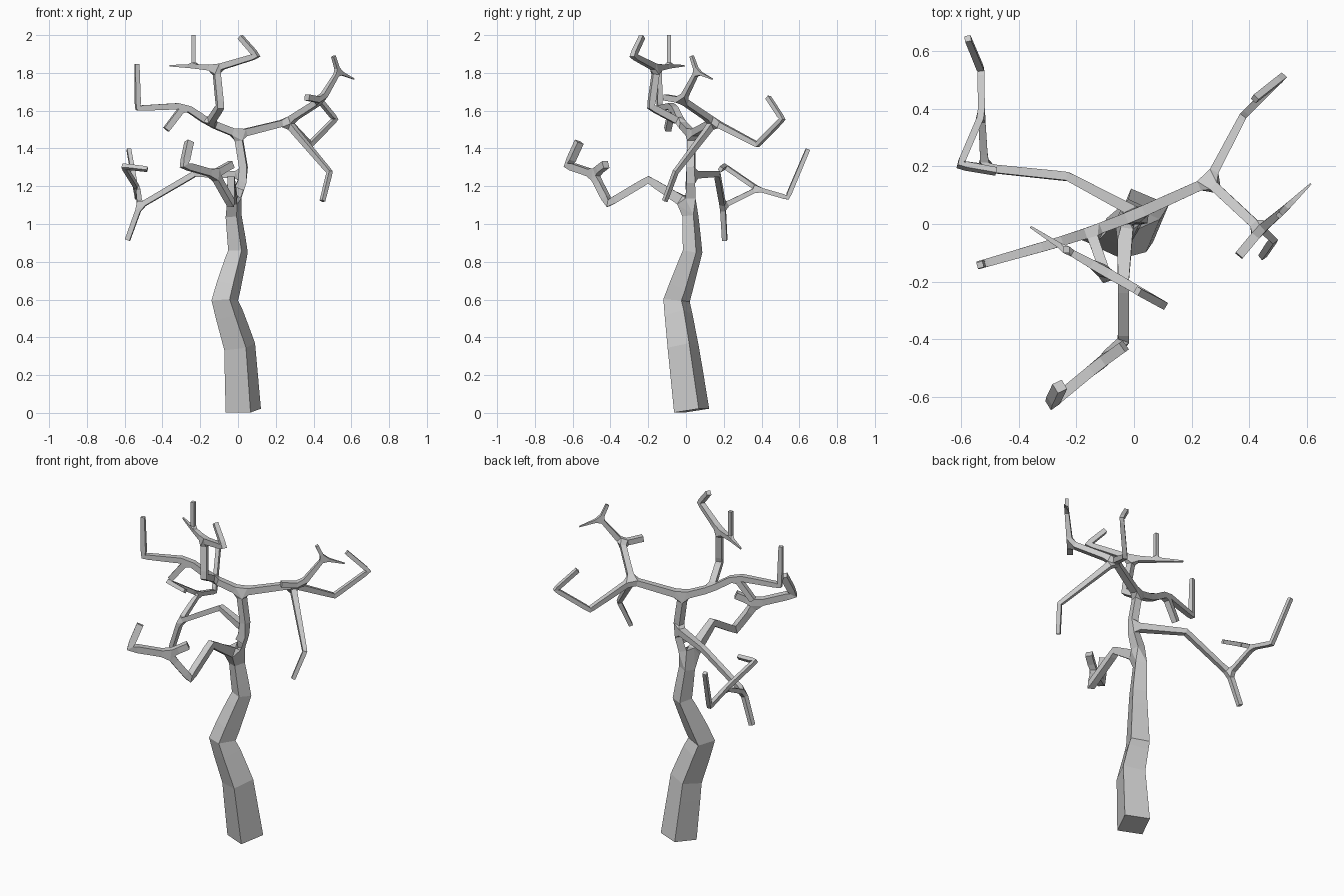
import bpy

nodes, radii, edges = [], [], []


def grow(parent, *points):
    """Add a chain of (x, y, z, radius) joints to the skeleton; return the joint indices."""
    made = []
    for x, y, z, r in points:
        nodes.append((x, y, z))
        radii.append(r)
        i = len(nodes) - 1
        if parent is not None:
            edges.append((parent, i))
        parent = i
        made.append(i)
    return made


# crooked trunk
trunk = grow(None, (.028, .03, .012, .0715), (.009, -.015, .35, .063), (-.07, -.05, .595, .053),
             (0, .035, .855, .039), (-.03, .02, 1.095, .03), (.035, .025, 1.26, .021),
             (0, .03, 1.475, .02))

# low front branch
front = grow(trunk[4], (-.037, -.2, 1.235, .019), (-.037, -.41, 1.11, .019), (-.125, -.49, 1.265, .019))
grow(front[2], (-.035, -.425, 1.315, .019))
grow(front[2], (-.285, -.622, 1.31, .019), (-.258, -.565, 1.435, .019))

# low back-left branch
back = grow(trunk[5], (-.23, .165, 1.265, .015), (-.52, .195, 1.095, .014))
grow(back[1], (-.585, .205, .915, .013))
back_tip = grow(back[1], (-.53, .38, 1.185, .012))
grow(back_tip[0], (-.605, .205, 1.305, .012), (-.48, .183, 1.29, .011))
grow(back_tip[0], (-.533, .537, 1.14, .012), (-.578, .645, 1.395, .011))

# right limb with three forks
right = grow(trunk[6], (.26, .148, 1.54, .017))[0]
grow(right, (.38, .377, 1.42, .013), (.515, .51, 1.555, .012), (.42, .435, 1.67, .012))
grow(right, (.485, -.055, 1.275, .012), (.447, -.112, 1.122, .011))
right_up = grow(right, (.44, -.02, 1.655, .016))[0]
grow(right_up, (.365, -.11, 1.67, .016))
right_top = grow(right_up, (.53, .058, 1.805, .011))[0]
grow(right_top, (.505, .03, 1.888, .009))
grow(right_top, (.615, .14, 1.767, .003))

# left limb
left = grow(trunk[6], (-.15, -.027, 1.535, .018), (-.285, -.07, 1.625, .017))
grow(left[1], (-.38, -.097, 1.5, .016))
grow(left[1], (-.53, -.14, 1.613, .014), (-.535, -.142, 1.848, .011))

# rising crown branch
crown = grow(left[0], (-.095, -.185, 1.62, .018), (-.115, -.157, 1.825, .017))[1]
grow(crown, (.1, -.28, 1.89, .014), (.012, -.233, 1.99, .013))
crown_tip = grow(crown, (-.235, -.09, 1.835, .011))[0]
grow(crown_tip, (-.235, -.09, 2.0, .011))
grow(crown_tip, (-.36, -.01, 1.838, .004))

# square-section skin over the skeleton
mesh = bpy.data.meshes.new("bare_tree")
mesh.from_pydata(nodes, edges, [])
tree = bpy.data.objects.new("bare_tree", mesh)
bpy.context.collection.objects.link(tree)
skin = tree.modifiers.new("bark", 'SKIN')
skin.use_smooth_shade = False
for i, sv in enumerate(mesh.skin_vertices[0].data):
    sv.radius = (radii[i], radii[i])
    sv.use_root = (i == 0)
